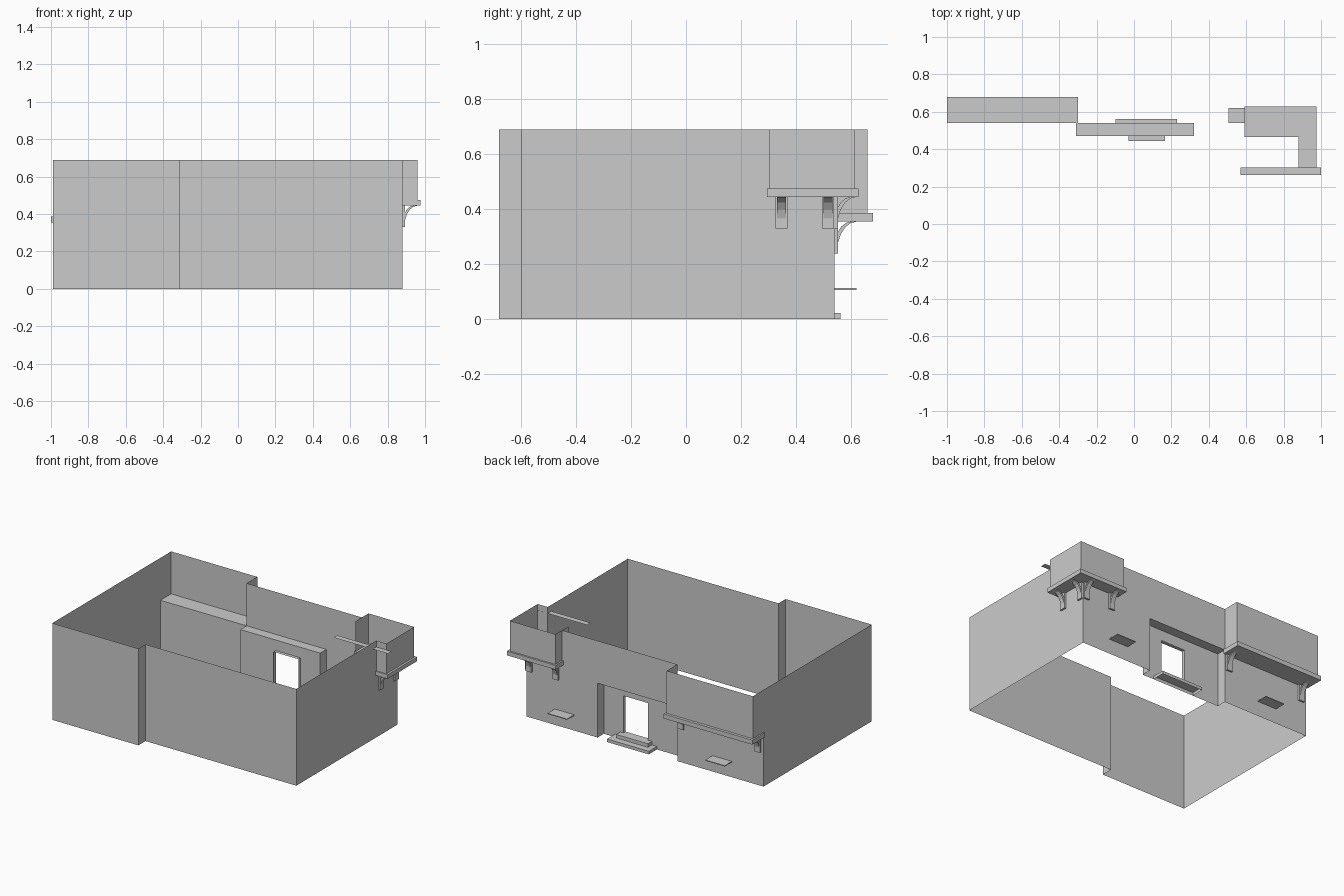
import bpy, bmesh
from math import sin, cos, pi
from mathutils import Vector

if "Cube" in bpy.data.objects:
    bpy.data.objects.remove(bpy.data.objects["Cube"])

TOP, BAND = 0.69, 0.387          # wall top, height of lower storey band


def make(name, faces):
    """Mesh object from a list of polygons (lists of 3D points)."""
    bm = bmesh.new()
    for f in faces:
        bm.faces.new([bm.verts.new(p) for p in f])
    bmesh.ops.remove_doubles(bm, verts=bm.verts, dist=1e-5)
    me = bpy.data.meshes.new(name)
    bm.to_mesh(me)
    bm.free()
    ob = bpy.data.objects.new(name, me)
    bpy.context.collection.objects.link(ob)
    return ob


def strip(path, z0, z1):
    """Vertical sheet along a plan path; outside is on the right of travel."""
    return [[(*a, z0), (*b, z0), (*b, z1), (*a, z1)] for a, b in zip(path, path[1:])]


def prism(path, z0, z1, bottom=True):
    """Closed plan outline (counter-clockwise) raised from z0 to z1."""
    faces = strip(path + path[:1], z0, z1) + [[(*p, z1) for p in path]]
    if bottom:
        faces.append([(*p, z0) for p in reversed(path)])
    return faces


def rect(x0, x1, y0, y1):
    return [(x0, y0), (x1, y0), (x1, y1), (x0, y1)]


# Outer walls: left side, stepped front, right side (lower by the corner turret)
make("front_and_side_walls",
     strip([(-.99, .54), (-.99, -.68), (-.31, -.68), (-.31, -.60), (.88, -.60), (.88, .302)], 0, TOP))
make("turret_base_walls", strip([(.88, .302), (.88, .54), (.60, .54)], 0, .46))

# Back wall: full-height panel, panel above the porch, low panel below the bay
make("back_wall", strip([(.60, .54), (.32, .54)], 0, TOP)
     + strip([(.32, .54), (-.31, .54)], BAND, TOP)
     + strip([(-.31, .54), (-.99, .54)], 0, BAND))

# Recessed porch with a doorway cut in its rear wall
L, R, Z0, Z1 = -.03, .165, .047, .312
make("porch_recess",
     strip([(.32, .54), (.32, .47), (R, .47)], 0, BAND)
     + strip([(L, .47), (-.31, .47), (-.31, .54)], 0, BAND)
     + strip([(R, .47), (L, .47)], Z1, BAND)
     + strip([(R, .47), (L, .47)], 0, Z0)
     + [[(x, y, BAND) for x, y in rect(-.31, .32, .47, .54)]])
make("door_reveal",
     strip([(R, .47), (R, .445)], Z0, Z1) + strip([(L, .445), (L, .47)], Z0, Z1)
     + [[(x, y, Z1) for x, y in rect(L, R, .445, .47)],
        [(x, y, Z0) for x, y in rect(L, R, .445, .47)]])

# Door steps
make("lower_step", prism(rect(-.10, .23, .47, .562), 0, .022, False))
make("upper_step", prism(rect(-.06, .19, .47, .515), .022, .047, False))

# Overhanging bay
make("bay_walls", strip([(-.31, .54), (-.31, .66), (-.99, .66), (-.99, .54)], BAND, TOP))
make("bay_ledge", prism(rect(-1.0, -.30, .54, .68), .355, BAND))

# Corner turret
make("turret_walls", strip([(.88, .302), (.96, .302), (.96, .615), (.60, .615), (.60, .465)], .475, TOP))
make("turret_ledge", prism([(.59, .465), (.88, .465), (.88, .295), (.975, .295), (.975, .628), (.59, .628)],
                           .445, .475))

# Thin trim strip through the right wall
make("trim_strip", [[(x, y, .645) for x, y in rect(.57, 1.0, .262, .303)]])

# Sills on the back wall
for i, x in enumerate((.505, -.74)):
    make(f"sill_{i}", prism(rect(x, x + .153, .54, .62), .107, .113))


def bracket(name, base, out, top):
    """Wall plate with a curved strut; base is centre on the wall, out the outward direction."""
    base, out = Vector((*base, 0)), Vector((*out, 0))
    side = Vector((-out.y, out.x, 0))

    def at(d, z, s):
        p = base + out * d + side * s
        return (p.x, p.y, z)

    def extrude(prof, w):
        n = len(prof)
        f = [[at(*p, w) for p in prof], [at(*p, -w) for p in reversed(prof)]]
        for i in range(n):
            a, b = prof[i], prof[(i + 1) % n]
            f.append([at(*a, w), at(*a, -w), at(*b, -w), at(*b, w)])
        return f

    plate = [(0, top - .115), (.013, top - .115), (.013, top), (0, top)]
    arc = [i / 5 * pi / 2 for i in range(6)]
    outer = [(.08 - .07 * cos(t), top - .11 + .11 * sin(t)) for t in arc]
    inner = [(.06 - .06 * cos(t), top - .095 + .095 * sin(t)) for t in arc]
    ob = make(name, extrude(plate, .022))
    strut = make(name + "_strut", [f for i in range(5) for f in extrude(
        [outer[i], outer[i + 1], inner[i + 1], inner[i]], .016)])
    for o in (ob, strut):
        bm = bmesh.new()
        bm.from_mesh(o.data)
        bmesh.ops.recalc_face_normals(bm, faces=bm.faces)
        bm.to_mesh(o.data)
        bm.free()


# Brackets below bay and turret
for i, x in enumerate((-.948, -.342)):
    bracket(f"bay_bracket_{i}", (x, .54), (0, 1), .355)
for i, x in enumerate((.645, .857)):
    bracket(f"turret_back_bracket_{i}", (x, .54), (0, 1), .445)
for i, y in enumerate((.347, .517)):
    bracket(f"turret_side_bracket_{i}", (.88, y), (1, 0), .445)
